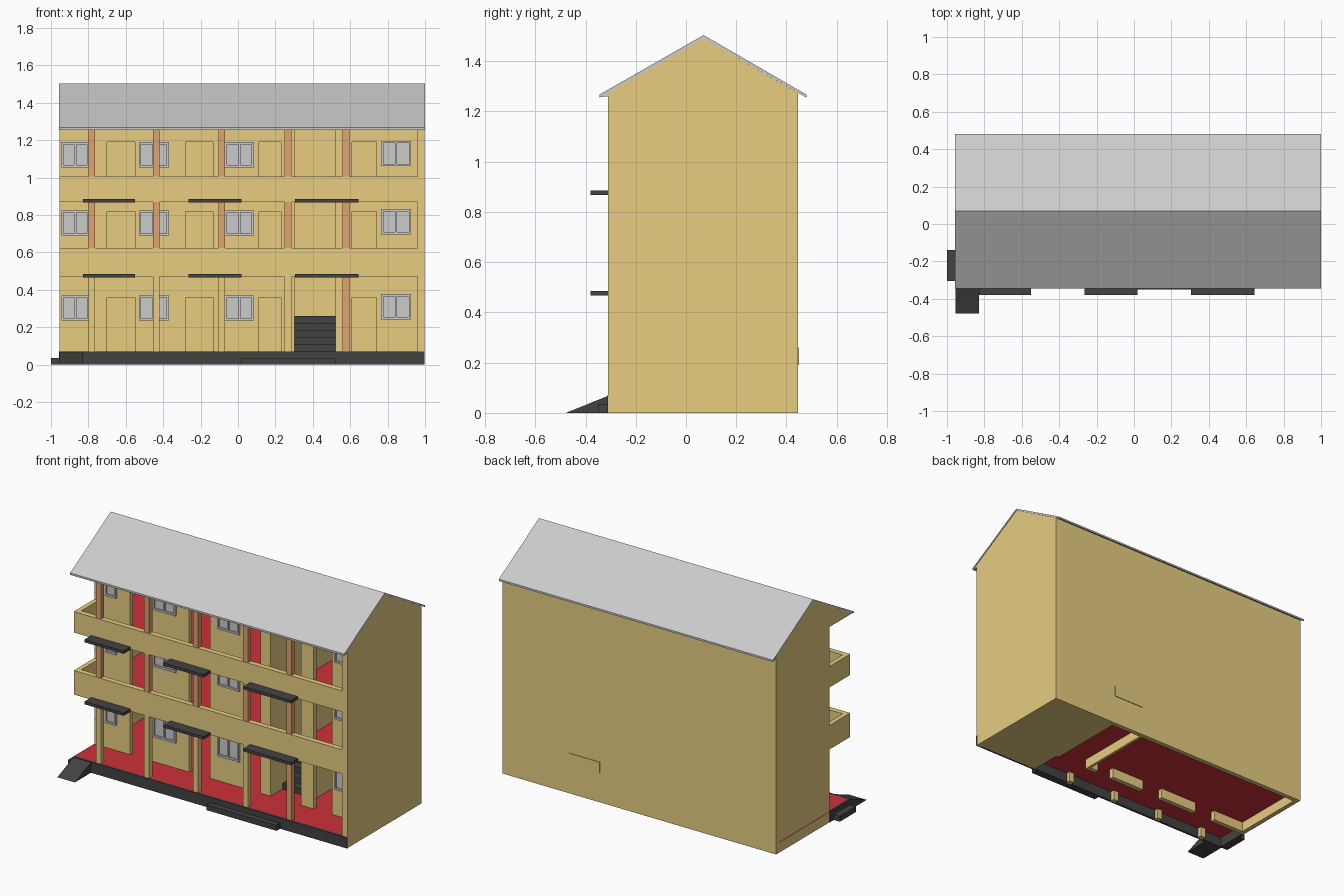
import bpy

if "Cube" in bpy.data.objects:
    bpy.data.objects.remove(bpy.data.objects["Cube"])


def mat(name, rgb):
    m = bpy.data.materials.new(name)
    m.diffuse_color = (*rgb, 1)
    m.use_nodes = True
    m.node_tree.nodes["Principled BSDF"].inputs["Base Color"].default_value = m.diffuse_color
    return m


TAN = mat("tan_render", (0.80, 0.61, 0.22))
RED = mat("red_floor", (0.60, 0.03, 0.04))
ORANGE = mat("orange_pillar", (0.75, 0.36, 0.16))
DARK = mat("dark_concrete", (0.055, 0.055, 0.055))


def mesh(name, verts, faces, m):
    me = bpy.data.meshes.new(name)
    me.from_pydata(verts, [], faces)
    ob = bpy.data.objects.new(name, me)
    bpy.context.collection.objects.link(ob)
    if m:
        me.materials.append(m)
    return ob


def prism(name, profile, x0, x1, m=None):
    """Extrude a (y, z) outline, anticlockwise seen from +x, along x."""
    n = len(profile)
    verts = [(x, y, z) for x in (x0, x1) for y, z in profile]
    faces = [list(range(n))[::-1], list(range(n, 2 * n))]
    faces += [[i, (i + 1) % n, (i + 1) % n + n, i + n] for i in range(n)]
    return mesh(name, verts, faces, m)


def box(name, x0, x1, y0, y1, z0, z1, m=None):
    return prism(name, [(y0, z0), (y1, z0), (y1, z1), (y0, z1)], x0, x1, m)


L, R = -0.955, 0.997          # ends of the building
F, W, B = -0.31, -0.10, 0.445  # balcony front, room front wall, back
T = 0.03                      # wall thickness
EAVE = 1.26
PITCH = 0.07                  # y of the ridge

DOORS = [(-0.70, -0.55), (-0.28, -0.13), (0.11, 0.23), (0.61, 0.74)]
WINDOWS = [(-0.945, -0.795), (-0.53, -0.37), (-0.07, 0.085), (0.765, 0.925)]
PILLARS = [-0.782, -0.437, -0.087, 0.267, 0.578]
AWNINGS = [(-0.83, -0.55), (-0.265, 0.02), (0.305, 0.645)]
# wall bottom, floor level, ceiling, door top, window bottom
STOREYS = [(0.0, 0.07, 0.47, 0.36, 0.235),
           (0.47, 0.50, 0.87, 0.82, 0.69),
           (0.87, 0.90, EAVE, 1.19, 1.055)]

# Shell walls
box("right_end_wall", 0.96, R, F, B, 0, EAVE, TAN)
box("left_end_wall", L, L + T, W, B, 0, EAVE, TAN)
box("back_wall", L + T, 0.96, B - T, B, 0, EAVE, TAN)
for x in (0.285, 0.52):
    box("stairwell_wall", x, x + 0.018, W, B - T, 0, EAVE, TAN)


def window(x0, x1, z0):
    z1, y, f = z0 + 0.135, W - 0.014, 0.012
    xm = (x0 + x1) / 2
    box("window_panes", x0 + f, x1 - f, W - 0.004, W + 0.002, z0 + f, z1 - f)
    for a, b in ((x0, x0 + f), (xm - f / 2, xm + f / 2), (x1 - f, x1)):
        box("window_stile", a, b, y, W, z0, z1)
    for c in (z0, z1 - f):
        box("window_rail", x0, x1, y, W, c, c + f)


for level, (base, floor, ceil, door_top, win) in enumerate(STOREYS):
    # Front room wall, pieces between doors with lintels above
    for x0, x1, doors in ((L + T, 0.285, DOORS[:3]), (0.538, 0.96, DOORS[3:])):
        edges = [x0] + [v for d in doors for v in d] + [x1]
        for a, b in zip(edges[::2], edges[1::2]):
            box("front_wall", a, b, W, W + T, base, ceil, TAN)
        for a, b in doors:
            box("door_lintel", a, b, W, W + T, door_top, ceil, TAN)
    for i, (a, b) in enumerate(WINDOWS):
        window(a, b, win + (0.007 if i == 3 else 0))

    # Floors
    spans = ([(L, 0.96, F + 0.01, B - T)] if level == 0 else
             [(L + T, 0.96, F + 0.035, W), (L + T, 0.285, W, B - T), (0.538, 0.96, W, B - T)])
    for a, b, c, d in spans:
        box("red_floor", a, b, c, d, floor - 0.006, floor, RED)
        if level:
            box("floor_slab", a, b, c, d, base, floor - 0.006, TAN)

    # Balcony parapet and awnings
    foot = 0.0
    if level:
        foot = (0.625, 1.005)[level - 1]
        box("front_parapet", L, 0.96, F, F + 0.035, base, foot, TAN)
        box("side_parapet", L, L + T, F + 0.035, W, base, foot, TAN)
        for a, b in AWNINGS:
            box("awning", a, b, -0.38, F, base - 0.003, base + 0.015, DARK)

    # Pillars
    for i, x in enumerate(PILLARS):
        m = ORANGE if level or i == 4 else TAN
        box("pillar", x - 0.018, x + 0.018, F + 0.003, F + 0.035, foot, ceil, m)

# Base: plinth, closed footing on the right, steps and ramp
box("front_plinth", L, R, F - 0.004, F + 0.01, 0, 0.07, DARK)
box("left_plinth", L - 0.002, L + 0.01, F + 0.01, W, 0, 0.07, DARK)
box("right_footing", 0.538, 0.96, F + 0.01, B - T, 0, 0.06, TAN)
box("front_step", 0.02, 0.52, -0.35, F, 0, 0.035, DARK)
box("left_step", -1.0, L, -0.305, -0.14, 0, 0.035, DARK)
prism("ramp", [(-0.478, 0), (F, 0), (F, 0.068)], L, -0.83, DARK)

# Staircase with half landing showing through the back wall
for i in range(5):
    y = 0.02 + i * 0.05
    box("stair_step", 0.303, 0.52, y, y + 0.05, 0.07 + i * 0.038, 0.108 + i * 0.038, DARK)
box("stair_landing", 0.303, 0.52, 0.27, B - T, 0.235, 0.26, DARK)
box("landing_edge", 0.303, 0.525, B, B + 0.004, 0.19, 0.26, TAN)

# Roof: tan gable block with a grey sheet folded over it
prism("gable_attic", [(F - 0.03, EAVE - 0.002), (F, EAVE), (B, EAVE), (B, 1.275), (PITCH, 1.492),
                      (F, 1.275)], L, R, TAN)
prism("roof_sheet", [(-0.345, 1.255), (PITCH, 1.492), (0.48, 1.255),
                     (0.48, 1.267), (PITCH, 1.504), (-0.345, 1.267)], L - 0.002, 1.0)
